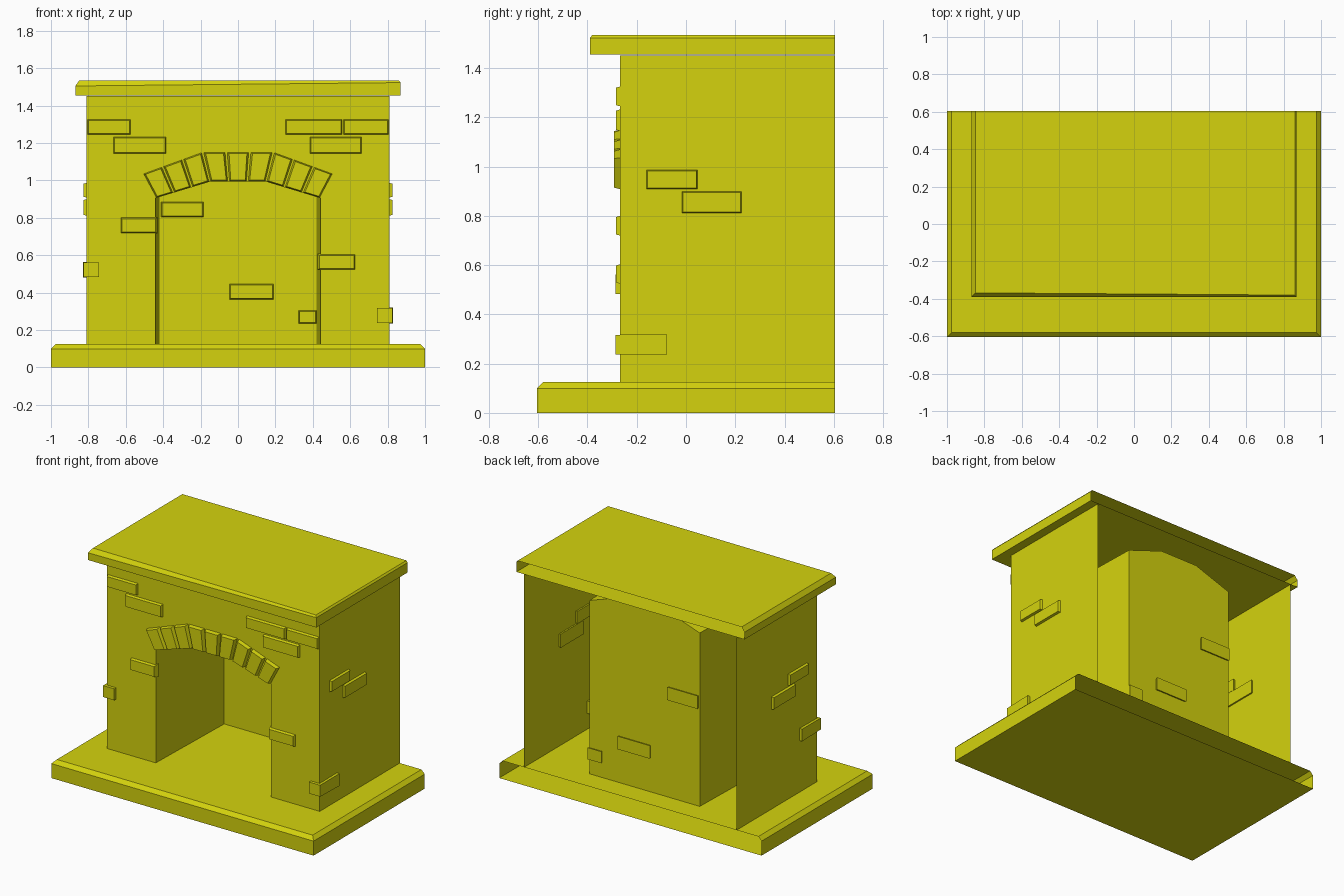
import bpy

if "Cube" in bpy.data.objects:
    bpy.data.objects.remove(bpy.data.objects["Cube"])

mat = bpy.data.materials.new("mustard yellow")
mat.diffuse_color = (0.66, 0.65, 0.004, 1)
mat.use_nodes = True
mat.node_tree.nodes["Principled BSDF"].inputs["Base Color"].default_value = mat.diffuse_color


def make(name, verts, faces):
    me = bpy.data.meshes.new(name)
    me.from_pydata(verts, [], faces)
    me.update()
    me.materials.append(mat)
    ob = bpy.data.objects.new(name, me)
    bpy.context.collection.objects.link(ob)
    return ob


BACK, FRONT = 0.605, -0.267


def slab(name, w, y0, z0, z1, cl, cr):
    """Slab with an open back and a chamfered top; cl / cr = chamfer (width, drop) at left / right."""
    def ring(xl, xr, yl, yr, zl, zr):
        return [(-xl, BACK, zl), (-xl, yl, zl), (xr, yr, zr), (xr, BACK, zr)]
    v = ring(w, w, y0, y0, z0, z0)
    v += ring(w, w, y0, y0, z1 - cl[1], z1 - cr[1])
    v += ring(w - cl[0], w - cr[0], y0 + cl[0], y0 + cr[0], z1, z1)
    f = [(3, 2, 1, 0), (8, 9, 10, 11)]
    for r in (0, 4):
        f += [(r + i, r + i + 1, r + i + 5, r + i + 4) for i in range(3)]
    make(name, v, f)


slab("hearth_base", 1.0, BACK * -1, 0, 0.125, (0.025, 0.025), (0.025, 0.025))
slab("mantel_shelf", 0.87, -0.39, 1.455, 1.535, (0.022, 0.03), (0.01, 0.012))

# Chimney breast: front with arched opening, plus the two side walls
Z0, Z1, W = 0.125, 1.452, 0.81
arch_in = [(-0.44, 0.905), (-0.15, 0.993), (0.15, 0.993), (0.44, 0.905)]
front = [(-W, Z0), (-0.44, Z0)] + arch_in + [(0.44, Z0), (W, Z0), (W, Z1), (-W, Z1)]
v = [(x, FRONT, z) for x, z in front]
n = len(v)
v += [(W, BACK, Z0), (W, BACK, Z1), (-W, BACK, Z0), (-W, BACK, Z1)]
make("chimney_breast", v, [tuple(range(n)), (7, n, n + 1, 8), (n + 2, 0, 9, n + 3)])

# Firebox: arched recess, taller than the opening, closed by a back panel
PANEL = 0.45
prof = [(-1, Z0), (-1, 1.32), (-0.345, 1.415), (0.345, 1.415), (1, 1.32), (1, Z0)]
v = [(0.44 * x, FRONT + 0.001, z) for x, z in prof] + [(0.42 * x, PANEL, z) for x, z in prof]
make("firebox", v, [(i, i + 1, i + 7, i + 6) for i in range(5)] + [(6, 7, 8, 9, 10, 11)])


def block(name, back, face):
    """Solid stone from a back quad and a front quad."""
    f = [(0, 3, 2, 1), (4, 5, 6, 7)]
    f += [(i, (i + 1) % 4, (i + 1) % 4 + 4, i + 4) for i in range(4)]
    make(name, back + face, f)


def front_brick(name, x0, x1, z0, z1, y=FRONT, out=0.018, b=0.01):
    def quad(d, yy):
        return [(x0 + d, yy, z0 + d), (x1 - d, yy, z0 + d), (x1 - d, yy, z1 - d), (x0 + d, yy, z1 - d)]
    block(name, quad(0, y + 0.015), quad(b, y - out))


# Bricks on the front wall
for i, q in enumerate([(-0.81, -0.57, 1.24, 1.33), (-0.67, -0.38, 1.14, 1.237),
                       (0.25, 0.56, 1.24, 1.33), (0.56, 0.81, 1.24, 1.33),
                       (0.38, 0.665, 1.14, 1.237), (-0.63, -0.43, 0.715, 0.805),
                       (0.425, 0.63, 0.52, 0.608)]):
    front_brick(f"front_brick_{i}", *q)

# Bricks on the firebox back panel
for i, q in enumerate([(-0.05, 0.195, 0.36, 0.45), (-0.415, -0.18, 0.80, 0.89),
                       (0.32, 0.425, 0.23, 0.31)]):
    front_brick(f"firebox_brick_{i}", *q, y=PANEL)


def side_brick(name, s, y0, y1, z0, z1):
    def quad(d, x):
        q = [(s * x, y0 + d, z0 + d), (s * x, y1 - d, z0 + d), (s * x, y1 - d, z1 - d), (s * x, y0 + d, z1 - d)]
        return q if s > 0 else q[::-1]
    block(name, quad(0, W - 0.015), quad(0.008, W + 0.016))


# Bricks on the side walls, mirrored
for s, side in ((1, "right"), (-1, "left")):
    side_brick(f"side_brick_upper_{side}", s, -0.165, 0.05, 0.905, 0.99)
    side_brick(f"side_brick_lower_{side}", s, -0.02, 0.23, 0.808, 0.903)

# Corner bricks wrapping the front edges
for name, x0, x1, z in (("corner_brick_right", 0.74, 0.83, 0.235), ("corner_brick_left", -0.83, -0.74, 0.48)):
    def quad(d, y):
        return [(x0 + d, y, z + d), (x1 - d, y, z + d), (x1 - d, y, z + 0.085 - d), (x0 + d, y, z + 0.085 - d)]
    block(name, quad(0, -0.08), quad(0.003, -0.287))

# Arch stones: three tapered stones on each straight run of the arch
arch_out = [(-0.51, 1.035), (-0.19, 1.152), (0.19, 1.152), (0.51, 1.035)]


def mix(a, b, t):
    return (a[0] + (b[0] - a[0]) * t, a[1] + (b[1] - a[1]) * t)


for s in range(3):
    for k in range(3):
        def quad(g, r, y):
            t0, t1 = (k + g) / 3, (k + 1 - g) / 3
            q = []
            for t, rad in ((t0, r), (t1, r), (t1, 1 - r), (t0, 1 - r)):
                p = mix(mix(arch_in[s], arch_in[s + 1], t), mix(arch_out[s], arch_out[s + 1], t), rad)
                q.append((p[0], y, p[1]))
            return q
        block(f"arch_stone_{s * 3 + k}", quad(0.02, 0, FRONT + 0.01), quad(0.12, 0.05, -0.293))
